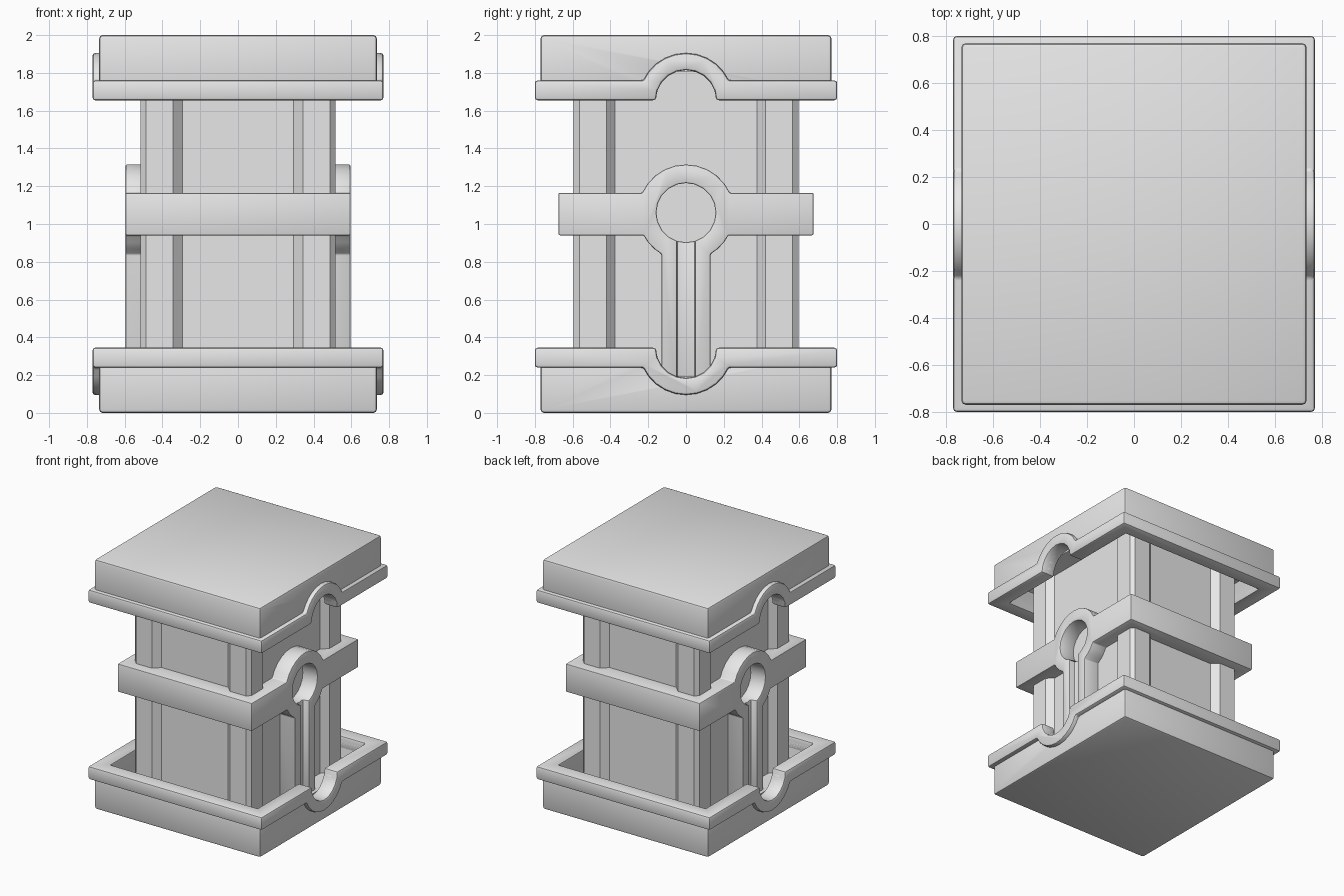
import bpy, bmesh, math
from mathutils import Vector

cube = bpy.data.objects.get("Cube")
if cube:
    bpy.data.objects.remove(cube, do_unlink=True)

grey = bpy.data.materials.new("plain grey")
grey.use_nodes = True
grey.diffuse_color = (0.8, 0.8, 0.8, 1)
grey.node_tree.nodes["Principled BSDF"].inputs["Base Color"].default_value = (0.8, 0.8, 0.8, 1)


def prism(name, outline, axis, low, high):
    """Extrude a 2D outline along x (outline is y, z) or z (outline is x, y)."""
    bm = bmesh.new()
    place = (lambda a, b: (low, a, b)) if axis == "x" else (lambda a, b: (a, b, low))
    face = bm.faces.new([bm.verts.new(place(a, b)) for a, b in outline])
    step = Vector((high - low, 0, 0)) if axis == "x" else Vector((0, 0, high - low))
    grown = bmesh.ops.extrude_face_region(bm, geom=[face])["geom"]
    bmesh.ops.translate(bm, vec=step, verts=[v for v in grown if isinstance(v, bmesh.types.BMVert)])
    bmesh.ops.recalc_face_normals(bm, faces=bm.faces)
    mesh = bpy.data.meshes.new(name)
    bm.to_mesh(mesh)
    bm.free()
    obj = bpy.data.objects.new(name, mesh)
    mesh.materials.append(grey)
    bpy.context.collection.objects.link(obj)
    return obj


def box(name, x, y, low, high, cx=0):
    return prism(name, [(cx - x, -y), (cx + x, -y), (cx + x, y), (cx - x, y)], "z", low, high)


def arc(radius, cz, start, end, steps):
    """Points (y, z) on a circle about y = 0, angles in degrees."""
    angles = [math.radians(start + (end - start) * i / steps) for i in range(steps + 1)]
    return [(radius * math.cos(a), cz + radius * math.sin(a)) for a in angles]


def finish(obj, cutters=(), bevel=0.012):
    """Cut, round the edges, and shade smooth with sharp creases."""
    for cutter in cutters:
        mod = obj.modifiers.new("cut", "BOOLEAN")
        mod.operation, mod.solver, mod.object = "DIFFERENCE", "EXACT", cutter
    if bevel:
        mod = obj.modifiers.new("round", "BEVEL")
        mod.width, mod.segments, mod.limit_method = bevel, 2, "ANGLE"
        mod.angle_limit = math.radians(40)
        mod.use_clamp_overlap = False
    bpy.ops.object.select_all(action="DESELECT")
    obj.select_set(True)
    bpy.context.view_layer.objects.active = obj
    bpy.ops.object.convert(target="MESH")
    for cutter in cutters:
        bpy.data.objects.remove(cutter, do_unlink=True)
    bpy.ops.object.shade_smooth_by_angle(angle=math.radians(30))
    return obj


# Core column: four corner posts with recessed panels between them
quarter = [(0.465, 0.375), (0.515, 0.42), (0.515, 0.565), (0.487, 0.595), (0.345, 0.595), (0.295, 0.545)]
half = quarter + [(-x, y) for x, y in reversed(quarter)]
finish(prism("core_column", half + [(x, -y) for x, y in reversed(half)], "z", 0.1, 1.9), bevel=0)

# Base tray and its mirrored lid, each with an arched rim around a side notch
RIM, NOTCH = 0.345, 0.16
notch = arc(NOTCH, RIM, 0, -180, 10)
tray_outline = [(-0.77, 0), (0.77, 0), (0.77, RIM - 0.02)] + arc(NOTCH, RIM - 0.001, -7, -173, 10) + [(-0.77, RIM - 0.02)]
swell = math.degrees(math.asin(0.105 / 0.25))
rim_outline = ([(-0.8, RIM), (-0.8, 0.24)] + arc(0.25, RIM, swell - 180, -swell, 10)
               + [(0.8, 0.24), (0.8, RIM)] + notch)


def mirror_up(source, name):
    copy = source.copy()
    copy.data = source.data.copy()
    copy.name = name
    bpy.context.collection.objects.link(copy)
    for v in copy.data.vertices:
        v.co.z = 2 - v.co.z
    copy.data.flip_normals()


for part, outline, width, bevel in (("box", tray_outline, 0.735, 0.018), ("rim", rim_outline, 0.77, 0.014)):
    hollow = box("hollow", 0.65, 0.68, 0.17, 0.6) if part == "box" else box("hollow", 0.65, 0.68, 0, 0.6)
    piece = finish(prism("base_" + part, outline, "x", -width, width), [hollow], bevel)
    mirror_up(piece, "lid_" + part)

# Middle band with side rings and grooved legs reaching down into the base
HUB, RING, LOW, HIGH, LEG = 1.06, 0.255, 0.94, 1.165, 0.13
side = math.degrees(math.asin((HIGH - HUB) / RING))
under = math.degrees(math.asin((HUB - LOW) / RING))
foot = math.degrees(math.acos(LEG / RING))
band_outline = ([(0.675, LOW), (0.675, HIGH)] + arc(RING, HUB, side, 180 - side, 10)
                + [(-0.675, HIGH), (-0.675, LOW)] + arc(RING, HUB, 180 + under, 180 + foot, 3)
                + [(-LEG, 0.16), (LEG, 0.16)] + arc(RING, HUB, -foot, -under, 3))
cutters = [box("inside", 0.44, 0.52, 0, 2),
           prism("ring_hole", arc(0.157, HUB, 0, 342, 19), "x", -1, 1)]
for sign in (-1, 1):
    cutters.append(box("groove", 0.1, 0.048, 0.1, 1.0, cx=sign * 0.643))
finish(prism("middle_band", band_outline, "x", -0.595, 0.595), cutters, 0.008)
